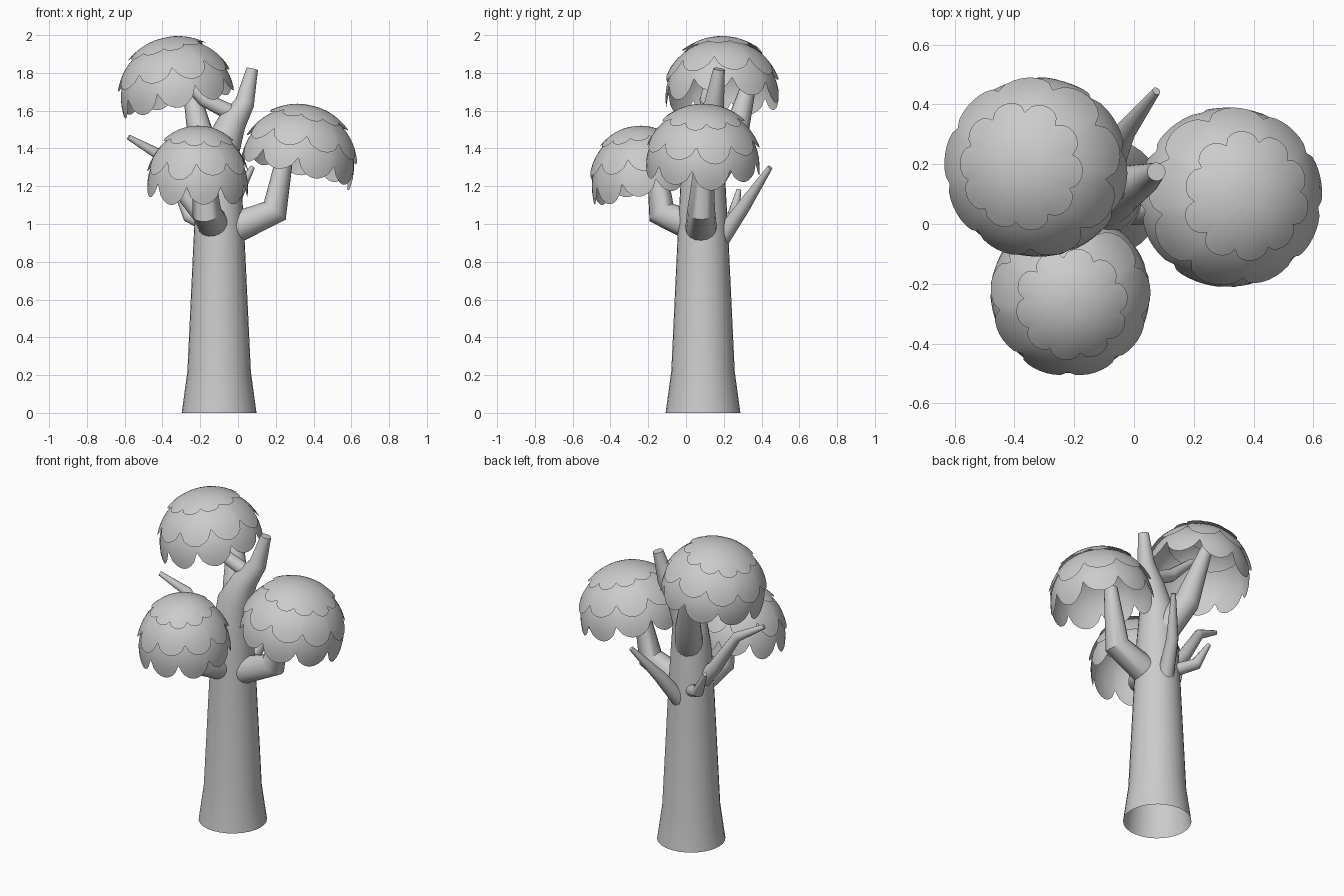
import bpy, bmesh, math, random
from mathutils import Vector

if "Cube" in bpy.data.objects:
    bpy.data.objects.remove(bpy.data.objects["Cube"])

random.seed(4)
UP = Vector((0, 0, 1))


def finish(bm, name, angle):
    bmesh.ops.recalc_face_normals(bm, faces=bm.faces)
    mesh = bpy.data.meshes.new(name)
    bm.to_mesh(mesh)
    bm.free()
    obj = bpy.data.objects.new(name, mesh)
    bpy.context.collection.objects.link(obj)
    bpy.ops.object.select_all(action='DESELECT')
    obj.select_set(True)
    bpy.context.view_layer.objects.active = obj
    bpy.ops.object.shade_smooth_by_angle(angle=math.radians(angle))
    return obj


def limb(name, path, sides=16, cap_start=True):
    """Tapered tube through (x, y, z, radius) stations."""
    bm = bmesh.new()
    pts = [Vector(p[:3]) for p in path]
    rings, prev = [], UP
    side = Vector((1, 0, 0))
    for i, p in enumerate(pts):
        a = (p - pts[i - 1]).normalized() if i else None
        b = (pts[i + 1] - p).normalized() if i < len(pts) - 1 else None
        t = UP if i == 0 and not cap_start else ((a or b) + (b or a)).normalized()
        side = prev.rotation_difference(t) @ side
        other = t.cross(side)
        prev = t
        r = path[i][3]
        rings.append([bm.verts.new(p + r * (math.cos(k * math.tau / sides) * side
                                            + math.sin(k * math.tau / sides) * other))
                      for k in range(sides)])
    for lo, hi in zip(rings, rings[1:]):
        for k in range(sides):
            n = (k + 1) % sides
            bm.faces.new((lo[k], lo[n], hi[n], hi[k]))
    bm.faces.new(rings[-1])
    if cap_start:
        bm.faces.new(rings[0])
    return finish(bm, name, 40)


def leaf_layer(name, centre, axis, radius, height, start, end, amp, lobes, flare):
    """Dome band whose lower rim is cut into rounded lobes."""
    bm = bmesh.new()
    turn = UP.rotation_difference(Vector(axis).normalized())
    per, rows = 8, 8
    seg = lobes * per
    lens = [random.uniform(0.8, 1.2) for _ in range(lobes)]
    shift = random.uniform(0, math.tau)
    grid = []
    for j in range(rows + 1):
        f = j / rows
        ring = []
        for k in range(seg):
            wave = math.sin(math.pi * (k % per) / per) ** 0.6
            stop = end + amp * wave * lens[k // per] * f
            th = math.radians(start + (stop - start) * f)
            s = flare[0] + (flare[1] - flare[0]) * f + 0.015 * wave * f ** 4
            ph = shift + k * math.tau / seg
            r = radius * s * math.sin(th)
            v = Vector((r * math.cos(ph), r * math.sin(ph), height * s * math.cos(th)))
            ring.append(bm.verts.new(Vector(centre) + turn @ v))
        grid.append(ring)
    for lo, hi in zip(grid, grid[1:]):
        for k in range(seg):
            n = (k + 1) % seg
            bm.faces.new((lo[k], hi[k], hi[n], lo[n]))
    if start < 5:
        bm.faces.new(grid[0])
    return finish(bm, name, 60)


def canopy(name, centre, axis, radius, height):
    args = (centre, axis, radius, height)
    leaf_layer(name + "_cap", *args, 1, 37, 7, 10, (1.0, 1.02))
    leaf_layer(name + "_middle", *args, 22, 63, 14, 9, (0.95, 1.02))
    leaf_layer(name + "_skirt", *args, 48, 86, 16, 9, (0.94, 1.0))


# Trunk, open at the base, bending into a broken top
limb("trunk", [(-0.10, 0.09, 0, 0.198), (-0.10, 0.09, 0.22, 0.168),
               (-0.10, 0.09, 0.9, 0.136), (-0.10, 0.09, 1.2, 0.12),
               (-0.09, 0.095, 1.4, 0.10), (-0.03, 0.12, 1.54, 0.075),
               (0.035, 0.15, 1.64, 0.052), (0.075, 0.175, 1.82, 0.031)], 28, False)

# Thick branches carrying the foliage
limb("front_branch", [(-0.12, 0.06, 0.98, 0.085), (-0.165, -0.13, 1.06, 0.078),
                      (-0.19, -0.165, 1.38, 0.045)])
limb("right_branch", [(-0.04, 0.08, 0.97, 0.085), (0.195, 0.08, 1.07, 0.074),
                      (0.26, 0.10, 1.42, 0.04)])
limb("back_branch", [(-0.10, 0.11, 1.22, 0.085), (-0.19, 0.25, 1.43, 0.075),
                     (-0.265, 0.345, 1.78, 0.034)])
limb("upper_branch", [(0.0, 0.13, 1.57, 0.045), (-0.18, 0.11, 1.66, 0.038),
                      (-0.33, 0.13, 1.80, 0.02)], 12)

# Bare twigs
limb("back_twig", [(-0.09, 0.17, 0.90, 0.05), (-0.03, 0.31, 1.10, 0.036),
                   (0.075, 0.445, 1.30, 0.014)], 12)
limb("left_twig", [(-0.17, 0.10, 1.02, 0.05), (-0.28, 0.10, 1.15, 0.042),
                   (-0.42, 0.085, 1.37, 0.03), (-0.58, 0.04, 1.46, 0.014)], 12)
limb("small_twig", [(-0.13, 0.15, 0.98, 0.04), (-0.26, 0.25, 1.04, 0.034),
                    (-0.33, 0.28, 1.18, 0.013)], 12)

# Three layered leaf domes, each leaning away from the trunk
canopy("upper_leaves", (-0.325, 0.19, 1.69), (-0.23, 0.0, 1), 0.3, 0.303)
canopy("right_leaves", (0.32, 0.09, 1.325), (0.24, 0.01, 1), 0.3, 0.31)
canopy("front_leaves", (-0.213, -0.235, 1.21), (0.02, -0.15, 1), 0.266, 0.31)
